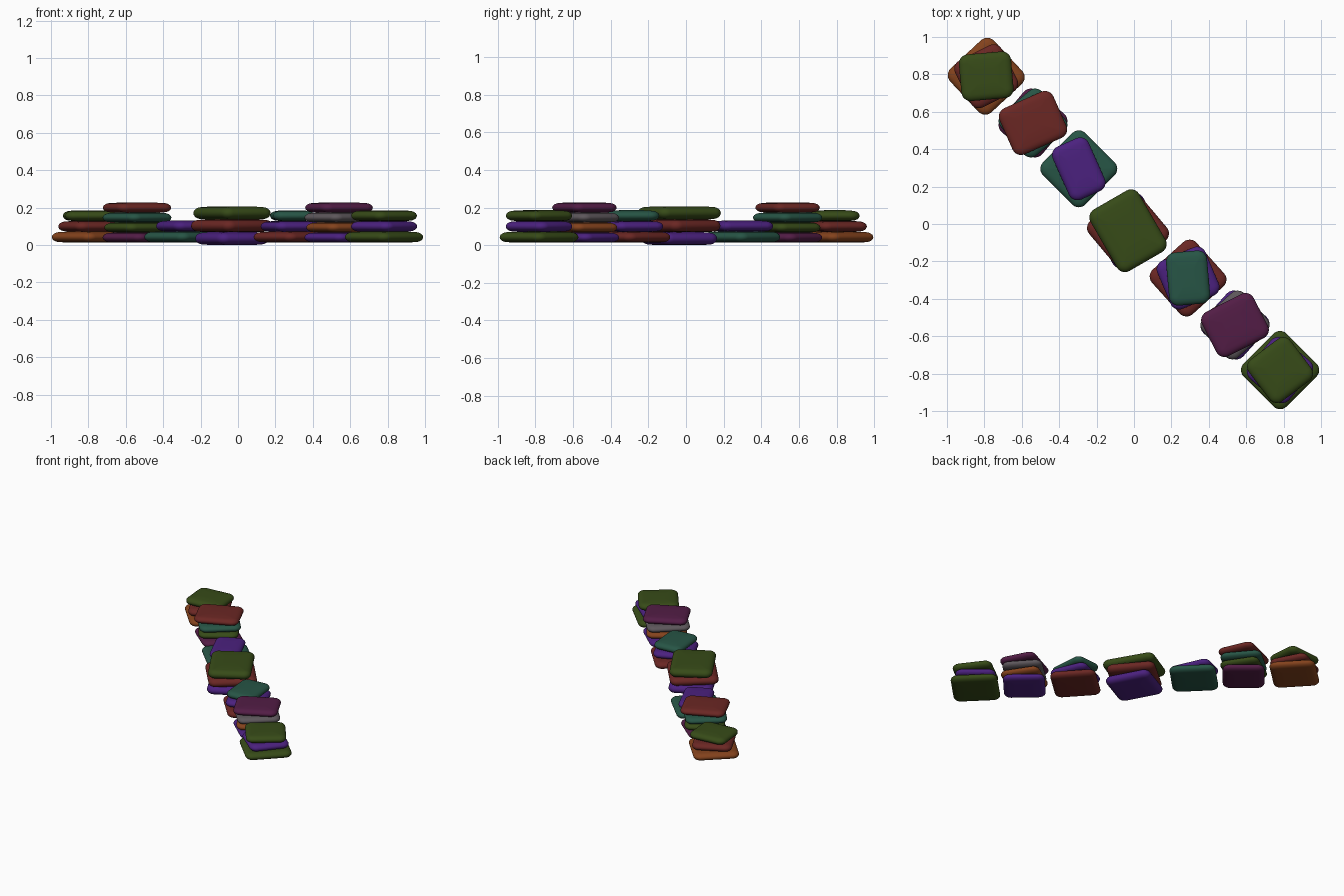
import bpy, bmesh, math
from mathutils import Matrix

if "Cube" in bpy.data.objects:
    bpy.data.objects.remove(bpy.data.objects["Cube"])

COLORS = {
    "green": (0.038, 0.07, 0.009), "red": (0.145, 0.02, 0.017),
    "orange": (0.23, 0.055, 0.012), "purple": (0.07, 0.015, 0.21),
    "teal": (0.02, 0.09, 0.06), "plum": (0.085, 0.012, 0.06),
    "grey": (0.11, 0.095, 0.105),
}
MATS = {}
for cname, c in COLORS.items():
    MATS[cname] = bpy.data.materials.new(cname + "_fabric")
    MATS[cname].diffuse_color = (*c, 1)


def ring(w, d, r, inset):
    """Rounded rectangle outline, pulled in by inset."""
    pts = []
    for k, (sx, sy) in enumerate([(1, 1), (-1, 1), (-1, -1), (1, -1)]):
        for i in range(7):
            a = math.radians(90 * k + 15 * i)
            pts.append((sx * (w / 2 - r) + (r - inset) * math.cos(a),
                        sy * (d / 2 - r) + (r - inset) * math.sin(a)))
    return pts


def cushion(name, color, x, y, z0, z1, w, d, angle):
    """Puffy rounded square cushion lofted from stacked rings."""
    r, edge, h = 0.05, 0.042, (z1 - z0) / 2
    rings = []
    for i in range(-6, 7):
        t = math.radians(i * 15)
        rings.append((ring(w, d, r, edge * (1 - math.cos(t))),
                      0.9 * h * math.sin(t)))
    inner = ring(w, d, r, edge)
    for s, crown in ((0.85, 0.96), (0.5, 1.0)):
        flat = [(px * s, py * s) for px, py in inner]
        rings.append((flat, crown * h))
        rings.insert(0, (flat, -crown * h))
    bm = bmesh.new()
    loops = [[bm.verts.new((px, py, z)) for px, py in pts] for pts, z in rings]
    for a, b in zip(loops, loops[1:]):
        n = len(a)
        for i in range(n):
            bm.faces.new((a[i], a[(i + 1) % n], b[(i + 1) % n], b[i]))
    bm.faces.new(loops[0][::-1])
    bm.faces.new(loops[-1])
    for f in bm.faces:
        f.smooth = True
    me = bpy.data.meshes.new(name)
    bm.to_mesh(me)
    bm.free()
    ob = bpy.data.objects.new(name, me)
    ob.matrix_world = (Matrix.Translation((x, y, (z0 + z1) / 2))
                       @ Matrix.Rotation(math.radians(angle), 4, "Z"))
    me.materials.append(MATS[color])
    bpy.context.collection.objects.link(ob)


# Each stack: distance along the diagonal, base height, layer pitch,
# then layers from the bottom: colour, turn in degrees, width, optional depth
STACKS = [
    (-0.79, 0.013, 0.057, [("orange", 43, 0.32), ("red", 27, 0.28),
                           ("green", 5, 0.28, 0.25)]),
    (-0.54, 0.013, 0.053, [("plum", 50, 0.29), ("green", 33, 0.28),
                           ("teal", 40, 0.29), ("red", 24, 0.315, 0.27)]),
    (-0.295, 0.013, 0.058, [("teal", 45, 0.32), ("purple", 24, 0.21, 0.31)]),
    (0, 0.0, 0.068, [("purple", 28, 0.31, 0.33), ("red", 40, 0.34),
                     ("green", 30, 0.3, 0.38)]),
    (0.289, 0.013, 0.057, [("red", 42, 0.32), ("purple", 23, 0.28),
                           ("teal", 5, 0.22, 0.285)]),
    (0.54, 0.013, 0.053, [("purple", 48, 0.29), ("orange", 33, 0.28),
                          ("grey", 42, 0.3, 0.28), ("plum", 27, 0.31, 0.265)]),
    (0.781, 0.013, 0.057, [("green", 45, 0.325), ("purple", 50, 0.28),
                           ("green", 37, 0.28)]),
]
for si, (pos, base, pitch, layers) in enumerate(STACKS, 1):
    # the large centre stack sits slightly off the line
    x, y = (pos, -pos) if pos else (-0.032, -0.036)
    for li, (color, turn, w, *depth) in enumerate(layers):
        z0 = base + pitch * li
        cushion(f"stack_{si}_cushion_{li + 1}", color, x, y, z0,
                z0 + pitch + 0.002, w, depth[0] if depth else w, turn)

for m in bpy.data.materials:
    if m.users and not m.is_grease_pencil:
        m.use_nodes = True
        m.node_tree.nodes["Principled BSDF"].inputs["Base Color"].default_value = m.diffuse_color
